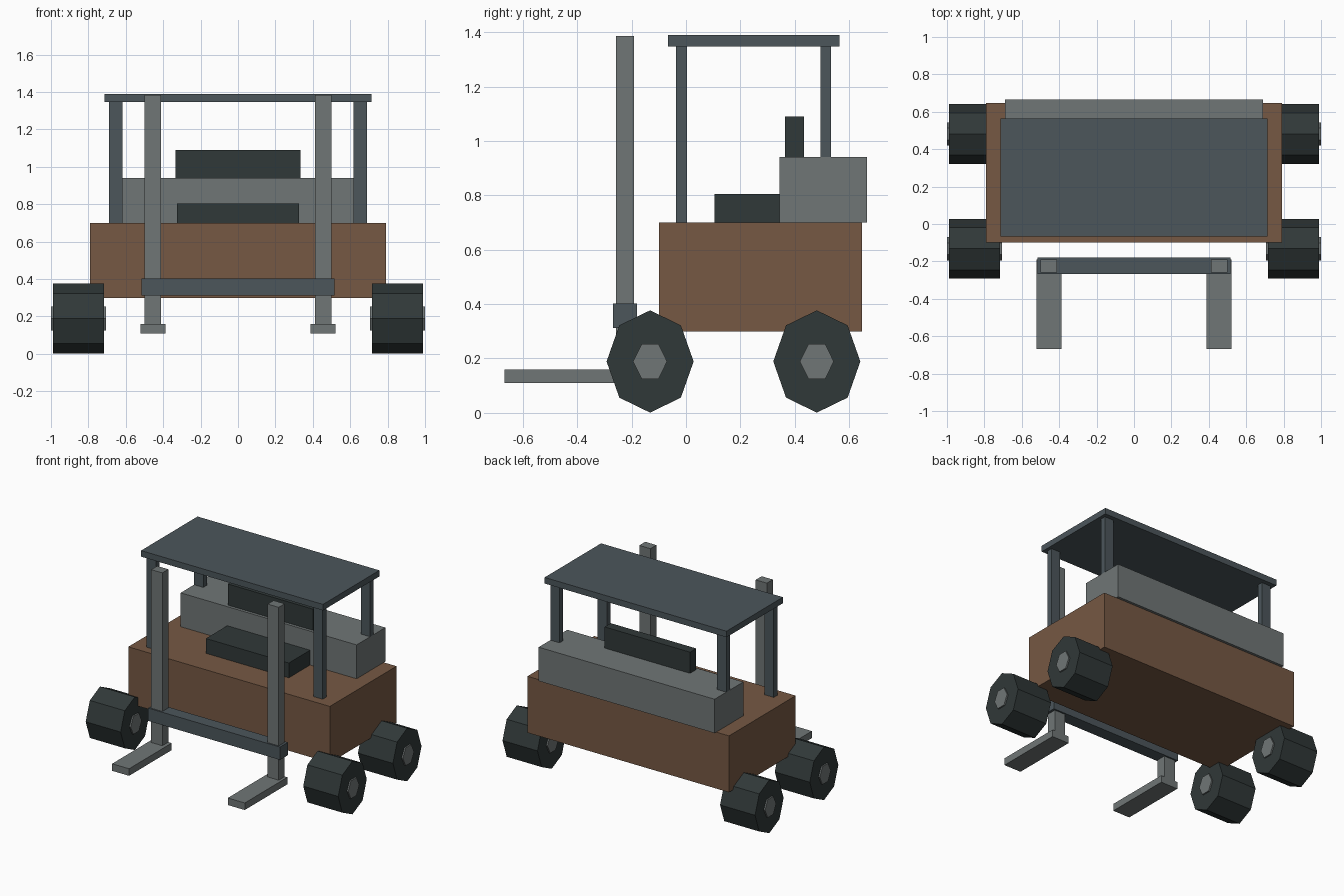
import bpy, bmesh, math
from mathutils import Matrix

if "Cube" in bpy.data.objects:
    bpy.data.objects.remove(bpy.data.objects["Cube"])


def material(name, rgb):
    m = bpy.data.materials.new(name)
    m.diffuse_color = (*rgb, 1)
    m.use_nodes = True
    m.node_tree.nodes["Principled BSDF"].inputs["Base Color"].default_value = m.diffuse_color
    return m


BROWN = material("brown_paint", (0.18, 0.098, 0.057))
STEEL = material("steel_grey", (0.16, 0.18, 0.18))
SLATE = material("slate", (0.072, 0.093, 0.105))
RUBBER = material("dark_rubber", (0.03, 0.04, 0.04))


def finish(name, bm, mat):
    mesh = bpy.data.meshes.new(name)
    bmesh.ops.recalc_face_normals(bm, faces=bm.faces[:])
    bm.to_mesh(mesh)
    bm.free()
    mesh.materials.append(mat)
    obj = bpy.data.objects.new(name, mesh)
    bpy.context.collection.objects.link(obj)
    return obj


def box(name, x, y, z, mat):
    """Box from (min, max) ranges."""
    bm = bmesh.new()
    centre = [(a + b) / 2 for a, b in (x, y, z)]
    size = [b - a for a, b in (x, y, z)]
    bmesh.ops.create_cube(bm, size=1, matrix=Matrix.Translation(centre) @ Matrix.Diagonal((*size, 1)))
    return finish(name, bm, mat)


def side_boxes(name, x, y, z, mat):
    """The same box on the right and the left."""
    box("right_" + name, x, y, z, mat)
    box("left_" + name, (-x[1], -x[0]), y, z, mat)


def drum(name, sides, ry, rz, width, centre, mat):
    """Low-poly cylinder along x, with separate y and z radii."""
    bm = bmesh.new()
    turn = Matrix.Rotation(math.pi / 2, 4, 'Y')
    start = Matrix.Rotation(math.pi / 2, 4, 'X') if sides == 6 else Matrix.Identity(4)
    bmesh.ops.create_cone(bm, cap_ends=True, segments=sides, radius1=1, radius2=1, depth=width, matrix=turn)
    if start != Matrix.Identity(4):
        # put hub corners to the front and back
        has_corner = any(abs(v.co.y) > 0.99 for v in bm.verts)
        if not has_corner:
            bmesh.ops.transform(bm, matrix=Matrix.Rotation(math.pi / 2, 4, 'X'), verts=bm.verts[:])
    bmesh.ops.transform(bm, matrix=Matrix.Translation(centre) @ Matrix.Diagonal((1, ry, rz, 1)),
                        verts=bm.verts[:])
    return finish(name, bm, mat)


# chassis, counterweight and seat
box("body", (-0.79, 0.79), (-0.10, 0.647), (0.30, 0.70), BROWN)
box("counterweight", (-0.69, 0.69), (0.343, 0.665), (0.70, 0.94), STEEL)
box("seat", (-0.325, 0.325), (0.105, 0.343), (0.70, 0.805), RUBBER)
box("seat_back", (-0.335, 0.335), (0.364, 0.433), (0.94, 1.09), RUBBER)

# overhead guard
box("roof", (-0.713, 0.713), (-0.067, 0.565), (1.347, 1.39), SLATE)
side_boxes("front_post", (0.618, 0.69), (-0.037, 0.003), (0.70, 1.347), SLATE)
side_boxes("rear_post", (0.618, 0.69), (0.494, 0.534), (0.94, 1.347), SLATE)

# mast, carriage and forks
side_boxes("mast_rail", (0.413, 0.50), (-0.258, -0.191), (0.13, 1.385), STEEL)
box("carriage_bar", (-0.517, 0.517), (-0.268, -0.18), (0.312, 0.403), SLATE)
side_boxes("fork", (0.387, 0.52), (-0.667, -0.19), (0.11, 0.16), STEEL)

# wheels with hubs
for end, y in (("front", -0.132), ("rear", 0.481)):
    for side, s in (("right", 1), ("left", -1)):
        at = (s * 0.853, y, 0.189)
        drum(f"{end}_{side}_wheel", 8, 0.16, 0.188, 0.274, at, RUBBER)
        drum(f"{end}_{side}_hub", 6, 0.0625, 0.0735, 0.294, at, STEEL)
